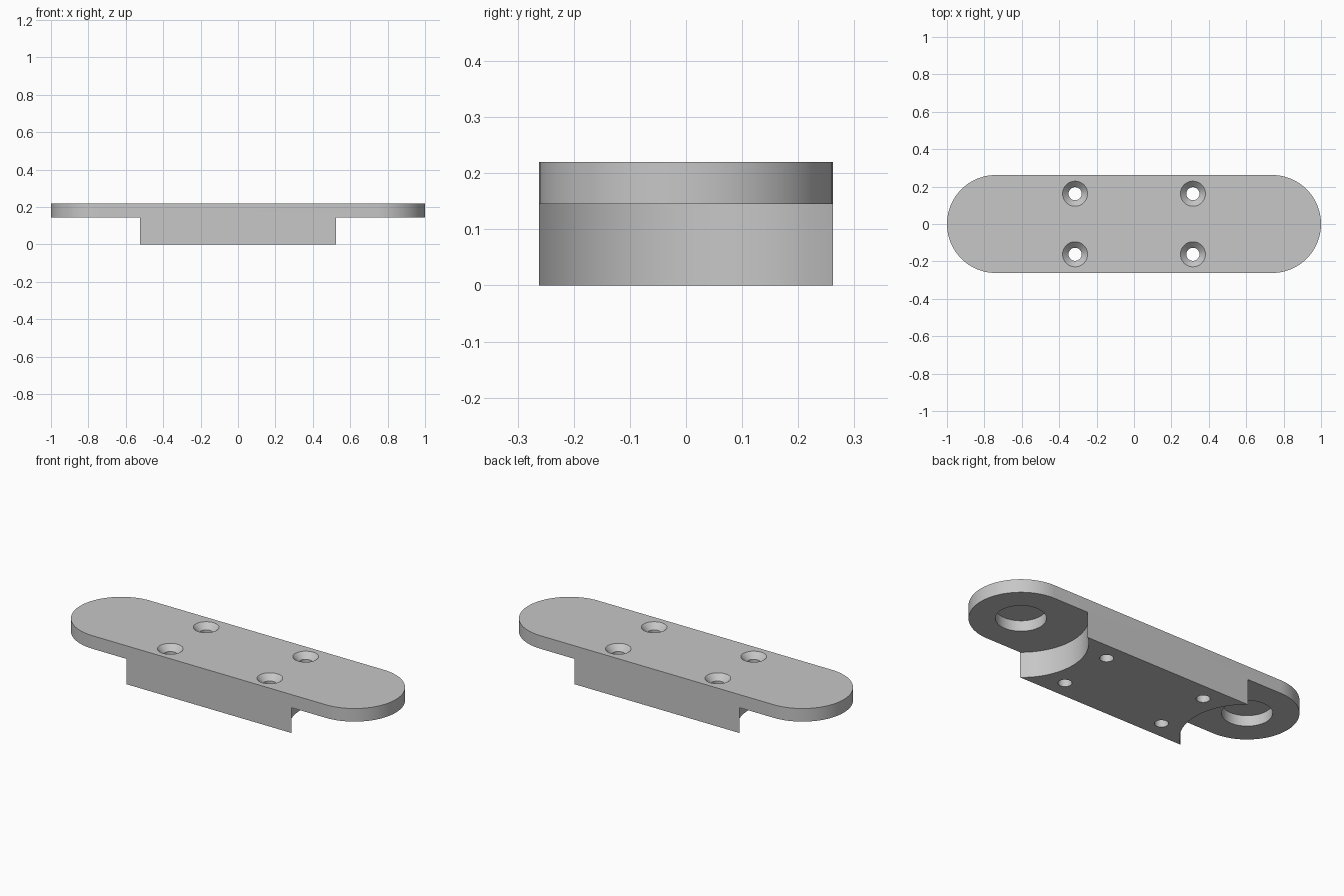
import bpy, bmesh, math

if "Cube" in bpy.data.objects:
    bpy.data.objects.remove(bpy.data.objects["Cube"])

HALF_W = 0.262          # half width and radius of the rounded ends
END_X = 1 - HALF_W      # centre of the rounded ends
TOP, STEP = 0.22, 0.145 # plate top, plate underside
RELIEF_R = 0.339        # hollow ends of the lower block

grey = bpy.data.materials.new("plain_grey")
grey.diffuse_color = (0.57, 0.57, 0.57, 1)
grey.use_nodes = True
grey.node_tree.nodes["Principled BSDF"].inputs["Base Color"].default_value = grey.diffuse_color


def arc(cx, r, start, end, n=48):
    return [(cx + r * math.cos(math.radians(start + (end - start) * i / n)),
             r * math.sin(math.radians(start + (end - start) * i / n)))
            for i in range(n + 1)]


def make(name, bm):
    bmesh.ops.recalc_face_normals(bm, faces=bm.faces[:])
    mesh = bpy.data.meshes.new(name)
    bm.to_mesh(mesh)
    bm.free()
    mesh.materials.append(grey)
    ob = bpy.data.objects.new(name, mesh)
    bpy.context.collection.objects.link(ob)
    return ob


def prism(name, outline, z0, z1):
    bm = bmesh.new()
    face = bm.faces.new([bm.verts.new((x, y, z0)) for x, y in outline])
    new = bmesh.ops.extrude_face_region(bm, geom=[face])["geom"]
    bmesh.ops.translate(bm, vec=(0, 0, z1 - z0),
                        verts=[v for v in new if isinstance(v, bmesh.types.BMVert)])
    return make(name, bm)


def lathe(name, x, y, profile, n=48):
    """Closed turned solid from (radius, height) pairs."""
    bm = bmesh.new()
    rings = [[bm.verts.new((x + r * math.cos(math.tau * i / n),
                            y + r * math.sin(math.tau * i / n), z)) for i in range(n)]
             for r, z in profile]
    for a, b in zip(rings, rings[1:]):
        for i in range(n):
            j = (i + 1) % n
            bm.faces.new((a[i], a[j], b[j], b[i]))
    bm.faces.new(rings[0])
    bm.faces.new(rings[-1])
    return make(name, bm)


# Rounded bar at full height
body = prism("mounting_plate",
             arc(END_X, HALF_W, -90, 90) + arc(-END_X, HALF_W, 90, 270), 0, TOP)

cutters = []
for s, side in ((1, "right"), (-1, "left")):
    # Hollow step under each end
    outline = arc(END_X, RELIEF_R, 90, 270) + [(1.2, -RELIEF_R), (1.2, RELIEF_R)]
    cutters.append(prism(f"end_step_cutter_{side}", [(s * x, y) for x, y in outline],
                         -0.1, STEP))
    # Blind round pocket in each end's underside
    cutters.append(lathe(f"pocket_cutter_{side}", s * END_X, 0,
                         [(0.128, 0.1), (0.128, STEP + 0.06)]))
    # Countersunk screw holes
    for t, row in ((-1, "front"), (1, "back")):
        cutters.append(lathe(f"screw_hole_cutter_{side}_{row}", s * 0.315, t * 0.162,
                             [(0.035, -0.05), (0.035, TOP - 0.032),
                              (0.067, TOP), (0.067, TOP + 0.05)]))

# Cut the body and bake the result
for c in cutters:
    mod = body.modifiers.new(c.name, "BOOLEAN")
    mod.operation, mod.solver, mod.object = "DIFFERENCE", "EXACT", c
    c.hide_render = True
bpy.context.view_layer.objects.active = body
body.select_set(True)
for mod in list(body.modifiers):
    bpy.ops.object.modifier_apply(modifier=mod.name)
for c in cutters:
    bpy.data.objects.remove(c)

bpy.ops.object.shade_smooth_by_angle(angle=math.radians(30))
